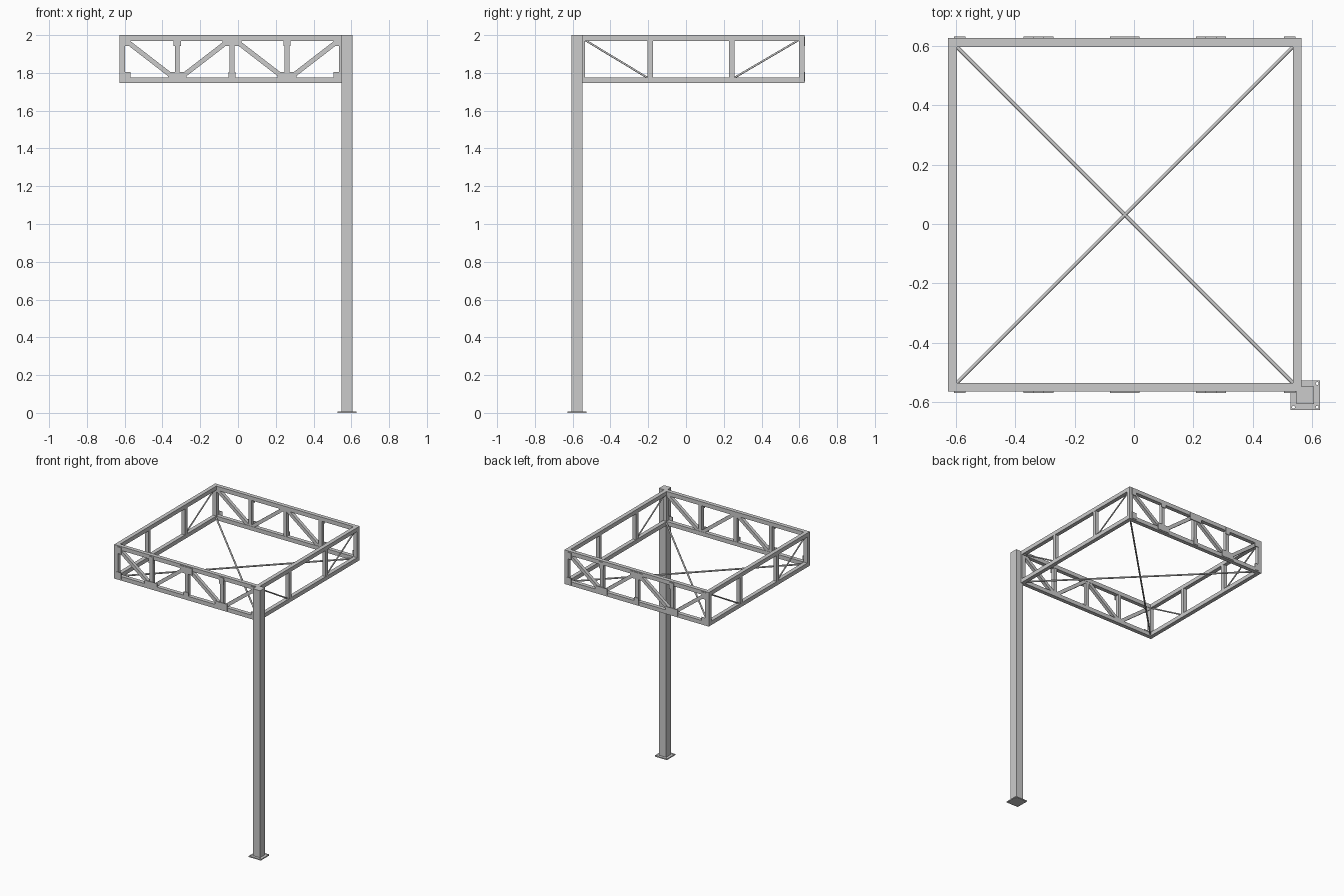
import bpy, math
from mathutils import Vector, Matrix

if "Cube" in bpy.data.objects:
    bpy.data.objects.remove(bpy.data.objects["Cube"])

LO, HI_X, HI_Y = -0.627, 0.565, 0.627     # frame outline (square ring, offset from the column)
LO_Y = -0.565
Z0, Z1 = 1.746, 2.0                        # truss bottom and top
T = 0.03                                   # chord thickness
H = T / 2
CX, CY = (LO + HI_X) / 2, (LO_Y + HI_Y) / 2
XA, XB, YA, YB = LO + H, HI_X - H, LO_Y + H, HI_Y - H   # chord centre lines
ZA, ZB = Z0 + H, Z1 - H


def box(name, lo, hi):
    lo, hi = Vector(lo), Vector(hi)
    bpy.ops.mesh.primitive_cube_add(size=1)
    ob = bpy.context.object
    ob.name = name
    ob.data.transform(Matrix.Translation((lo + hi) / 2) @ Matrix.Diagonal((*(hi - lo), 1)))
    return ob


def align(a, b):
    a, b = Vector(a), Vector(b)
    rot = (b - a).to_track_quat('Z', 'Y').to_matrix().to_4x4()
    return Matrix.Translation((a + b) / 2) @ rot, (b - a).length


def bar(name, a, b, w):
    """Square bar between two points."""
    m, length = align(a, b)
    bpy.ops.mesh.primitive_cube_add(size=1)
    ob = bpy.context.object
    ob.name = name
    ob.data.transform(m @ Matrix.Diagonal((w, w, length, 1)))
    return ob


def rod(name, a, b, r):
    """Round rod between two points."""
    m, length = align(a, b)
    bpy.ops.mesh.primitive_cylinder_add(vertices=12, radius=r, depth=length)
    ob = bpy.context.object
    ob.name = name
    ob.data.transform(m)
    bpy.ops.object.shade_smooth_by_angle(angle=math.radians(40))
    return ob


# Front and back trusses
for side, y, out in (("front", YA, -1), ("back", YB, 1)):
    for lvl, z in (("bottom", ZA), ("top", ZB)):
        box(f"{side}_{lvl}_chord", (LO, y - H, z - H), (HI_X, y + H, z + H))
    for end, x in (("left", XA), ("right", XB)):
        box(f"{side}_{end}_corner_post", (x - H, y - H, Z0 + T), (x + H, y + H, Z1 - T))
    step = (XB - XA) / 4
    nodes = [XA + i * step for i in range(5)]
    for x in nodes[1:4]:
        bar(f"{side}_upright", (x, y, ZA), (x, y, ZB), 0.026)
    for i in range(4):
        za, zb = (ZB, ZA) if i % 2 == 0 else (ZA, ZB)
        bar(f"{side}_diagonal", (nodes[i], y, za), (nodes[i + 1], y, zb), 0.025)
    # Gusset plates on the outer face
    face = y + out * H
    y0, y1 = sorted((face - out * 0.001, face + out * 0.004))
    for i, x in enumerate(nodes):
        for lvl in ("bottom", "top"):
            wide = i in (1, 2, 3) and (lvl == "top") == (i == 2)
            half = 0.05 if wide else 0.019
            xc = x + {0: 0.025, 4: -0.025}.get(i, 0)
            z0, z1 = (Z0 + 0.008, Z0 + 0.058) if lvl == "bottom" else (Z1 - 0.058, Z1 - 0.008)
            box(f"{side}_{lvl}_gusset", (xc - half, y0, z0), (xc + half, y1, z1))

# Side trusses with thin bracing rods in the end bays
for side, x in (("left", XA), ("right", XB)):
    for lvl, z in (("bottom", ZA), ("top", ZB)):
        box(f"{side}_{lvl}_chord", (x - H, LO_Y + T, z - H), (x + H, HI_Y - T, z + H))
    for s in (-1, 1):
        y = 0.026 + s * 0.216
        bar(f"{side}_upright", (x, y, ZA), (x, y, ZB), 0.028)
        corner = YA + H if s < 0 else YB - H
        rod(f"{side}_brace_rod", (x, y + s * 0.01, Z0 + T - 0.004),
            (x, corner, Z1 - T + 0.004), 0.005)

# Horizontal cross bracing between the bottom corners
rod("cross_brace_a", (XA, YA, ZA), (XB, YB, ZA), 0.006)
rod("cross_brace_b", (XA, YB, ZA), (XB, YA, ZA), 0.006)

# Column and base plate with bolt holes
C = 0.577
box("column", (C - 0.03, -C - 0.03, 0.004), (C + 0.03, -C + 0.03, Z1))
plate = box("base_plate", (C - 0.05, -C - 0.05, 0), (C + 0.05, -C + 0.05, 0.008))
for sx in (-1, 1):
    for sy in (-1, 1):
        p = (C + sx * 0.04, -C + sy * 0.04)
        hole = rod("bolt_hole_cutter", (*p, -0.02), (*p, 0.03), 0.005)
        hole.hide_render = True
        hole.hide_set(True)
        mod = plate.modifiers.new("bolt_hole", 'BOOLEAN')
        mod.operation = 'DIFFERENCE'
        mod.object = hole
